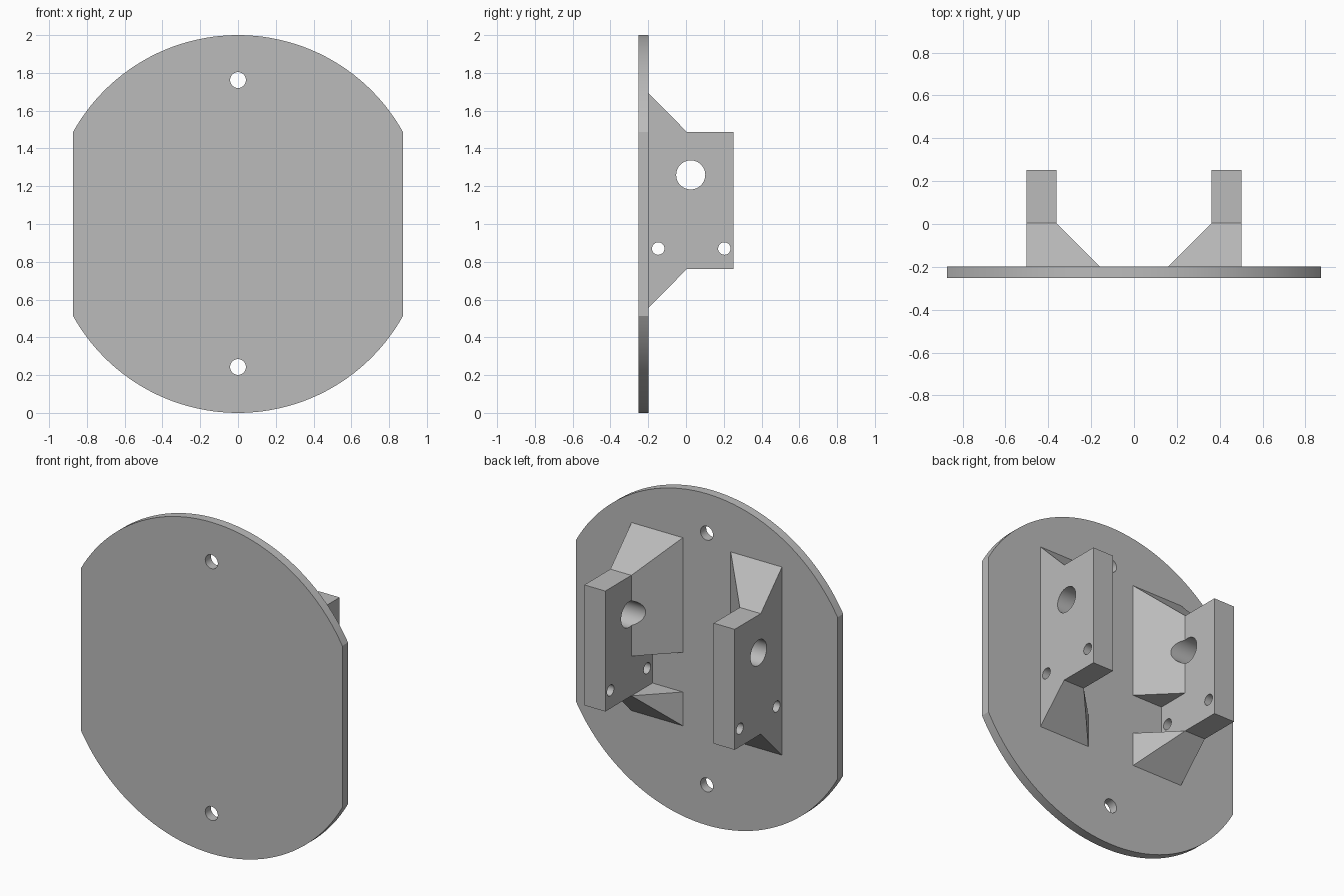
import bpy, bmesh
from math import sin, cos, pi, radians
from mathutils import Matrix, Vector

cube = bpy.data.objects.get("Cube")
if cube:
    bpy.data.objects.remove(cube)

grey = bpy.data.materials.new("mid grey")
grey.use_nodes = True
colour = (0.5, 0.5, 0.5, 1)
grey.diffuse_color = colour
grey.node_tree.nodes["Principled BSDF"].inputs["Base Color"].default_value = colour

PLATE_FRONT, PLATE_BACK, WING_BACK = -0.2525, -0.198, 0.2525


def loft(name, rings):
    """Closed solid joining equal-length rings of points."""
    bm = bmesh.new()
    loops = [[bm.verts.new(p) for p in ring] for ring in rings]
    n = len(loops[0])
    for a, b in zip(loops, loops[1:]):
        for i in range(n):
            j = (i + 1) % n
            bm.faces.new((a[i], a[j], b[j], b[i]))
    bm.faces.new(loops[0])
    bm.faces.new(loops[-1])
    bmesh.ops.recalc_face_normals(bm, faces=bm.faces)
    mesh = bpy.data.meshes.new(name)
    bm.to_mesh(mesh)
    bm.free()
    obj = bpy.data.objects.new(name, mesh)
    bpy.context.collection.objects.link(obj)
    obj.data.materials.append(grey)
    return obj


def rect(x0, x1, z0, z1, y):
    return [(x0, y, z0), (x1, y, z0), (x1, y, z1), (x0, y, z1)]


def drill(centre, radius, axis):
    """Round cutter running along the given axis."""
    bm = bmesh.new()
    turn = Vector((0, 0, 1)).rotation_difference(Vector(axis)).to_matrix().to_4x4()
    bmesh.ops.create_cone(bm, cap_ends=True, segments=40, radius1=radius, radius2=radius,
                          depth=1, matrix=Matrix.Translation(centre) @ turn)
    mesh = bpy.data.meshes.new("drill")
    bm.to_mesh(mesh)
    bm.free()
    obj = bpy.data.objects.new("drill", mesh)
    bpy.context.collection.objects.link(obj)
    return obj


def finish(obj, cutters):
    """Subtract the cutters, remove them and smooth the round walls."""
    bpy.context.view_layer.objects.active = obj
    for cutter in cutters:
        cutter.hide_render = True
        mod = obj.modifiers.new("cut", 'BOOLEAN')
        mod.operation, mod.solver, mod.object = 'DIFFERENCE', 'EXACT', cutter
        bpy.ops.object.modifier_apply(modifier=mod.name)
        bpy.data.objects.remove(cutter)
    bpy.ops.object.select_all(action='DESELECT')
    obj.select_set(True)
    bpy.ops.object.shade_smooth_by_angle(angle=radians(20))


# Round plate with two flat sides
half_width, arc_steps = 0.873, 48
half_angle = math_limit = pi / 2 - Vector((half_width, (1 - half_width ** 2) ** 0.5)).angle_signed(Vector((1, 0)))
outline = []
for side in (1, -1):
    for i in range(arc_steps + 1):
        a = half_angle * (1 - 2 * i / arc_steps)
        outline.append((side * sin(a), 1 + side * cos(a)))
plate = loft("mounting_plate", [[(x, y, z) for x, z in outline]
                                for y in (PLATE_FRONT, PLATE_BACK)])
finish(plate, [drill((0, -0.2, z), 0.042, (0, 1, 0)) for z in (0.243, 1.762)])

# Two mirrored brackets: flared foot, upright wing, slot and cross holes
for side, label in ((1, "left"), (-1, "right")):
    inner, outer = side * 0.362, side * 0.502
    bracket = loft(label + "_bracket", [
        rect(side * 0.16, outer, 0.557, 1.692, PLATE_BACK),
        rect(inner, outer, 0.761, 1.488, 0.004),
        rect(inner, outer, 0.761, 1.488, WING_BACK)])
    slot = loft("slot", [rect(side * 0.05, inner, 0.761, 1.0, y) for y in (-0.3, 0.1)])
    holes = [drill((side * 0.4, y, z), r, (1, 0, 0)) for y, z, r in
             ((0.025, 1.26, 0.077), (-0.147, 0.87, 0.033), (0.203, 0.87, 0.033))]
    finish(bracket, [slot] + holes)
